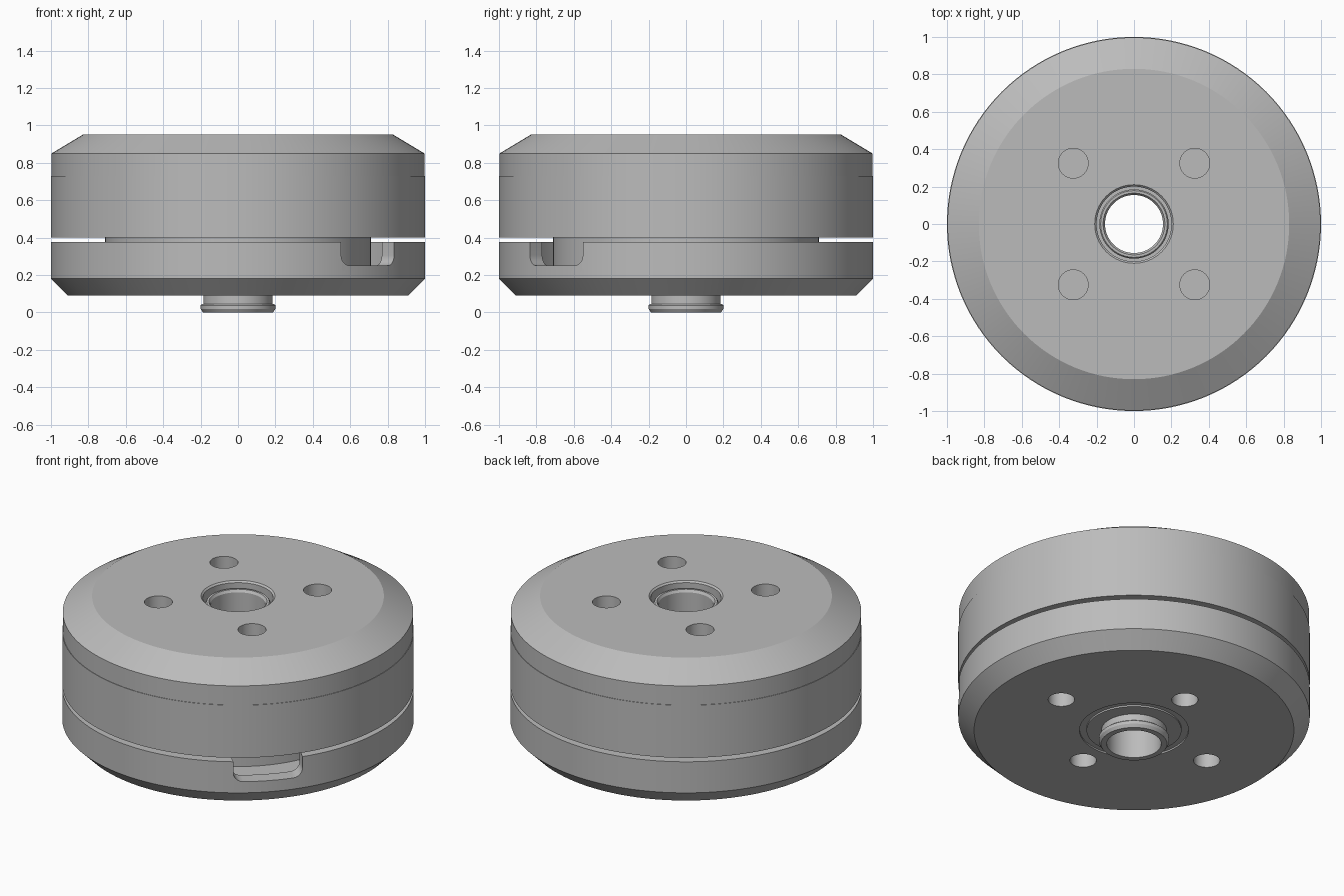
import bpy, bmesh, math
from mathutils import Matrix

if "Cube" in bpy.data.objects:
    bpy.data.objects.remove(bpy.data.objects["Cube"])

SEG = 128
metal = bpy.data.materials.new("grey_metal")
metal.diffuse_color = (0.5, 0.5, 0.5, 1)
metal.use_nodes = True
metal.node_tree.nodes["Principled BSDF"].inputs["Base Color"].default_value = metal.diffuse_color


def add_object(name, bm):
    bmesh.ops.recalc_face_normals(bm, faces=bm.faces)
    me = bpy.data.meshes.new(name)
    bm.to_mesh(me)
    bm.free()
    ob = bpy.data.objects.new(name, me)
    bpy.context.collection.objects.link(ob)
    me.materials.append(metal)
    return ob


def lathe(name, profile):
    """Revolve a closed (radius, z) loop around the z axis."""
    bm = bmesh.new()
    rings = [[bm.verts.new((r * math.cos(2 * math.pi * i / SEG),
                            r * math.sin(2 * math.pi * i / SEG), z))
              for i in range(SEG)] for r, z in profile]
    for a, b in zip(rings, rings[1:] + rings[:1]):
        for i in range(SEG):
            j = (i + 1) % SEG
            bm.faces.new((a[i], a[j], b[j], b[i]))
    return add_object(name, bm)


def hole_cutter(x, y, r, z0, z1):
    bm = bmesh.new()
    bmesh.ops.create_cone(bm, cap_ends=True, segments=40, radius1=r, radius2=r,
                          depth=z1 - z0,
                          matrix=Matrix.Translation((x, y, (z0 + z1) / 2)))
    return add_object("hole_cutter", bm)


def slot_cutter():
    """Rounded box through the base wall, facing front right."""
    bm = bmesh.new()
    bmesh.ops.create_cube(bm, size=1, matrix=Matrix.Translation((0.95, 0, 0.40))
                          @ Matrix.Diagonal((0.40, 0.40, 0.30, 1)))
    low = [e for e in bm.edges if all(v.co.z < 0.3 for v in e.verts)
           and abs(e.verts[0].co.x - e.verts[1].co.x) > 0.1]
    bmesh.ops.bevel(bm, geom=low, offset=0.055, segments=6, profile=0.5,
                    affect='EDGES')
    bm.transform(Matrix.Rotation(math.radians(-45), 4, 'Z'))
    return add_object("slot_cutter", bm)


def activate(ob):
    bpy.ops.object.select_all(action='DESELECT')
    ob.select_set(True)
    bpy.context.view_layer.objects.active = ob


def cut(ob, cutters):
    activate(ob)
    for c in cutters:
        m = ob.modifiers.new("cut", 'BOOLEAN')
        m.operation = 'DIFFERENCE'
        m.solver = 'EXACT'
        m.object = c
        bpy.ops.object.modifier_apply(modifier=m.name)
        bpy.data.objects.remove(c)


# rotating upper bell with chamfered rim and central recess
bell = lathe("upper_bell", [
    (0.21, 0.95), (0.83, 0.95), (0.997, 0.85), (0.997, 0.73), (1.0, 0.73),
    (1.0, 0.40), (0.91, 0.40), (0.91, 0.80), (0.17, 0.80), (0.17, 0.86),
    (0.20, 0.86), (0.20, 0.94)])
cut(bell, [hole_cutter(sx * 0.325, sy * 0.325, 0.08, 0.82, 1.0)
           for sx in (-1, 1) for sy in (-1, 1)])

# lower cup with chamfered bottom, shallow ring groove and cable slot
base = lathe("lower_base", [
    (0.17, 0.09), (0.27, 0.09), (0.27, 0.10), (0.31, 0.10), (0.31, 0.09),
    (0.91, 0.09), (1.0, 0.18), (1.0, 0.375), (0.91, 0.375), (0.91, 0.21),
    (0.17, 0.21)])
cut(base, [hole_cutter(x, y, 0.075, 0.0, 0.19)
           for x, y in ((0.54, 0), (-0.54, 0), (0, 0.45), (0, -0.45))]
    + [slot_cutter()])

# inner core seen through the gap and the slot
core = lathe("inner_core", [(0.17, 0.20), (0.71, 0.20), (0.71, 0.79), (0.17, 0.79)])

# hollow shaft with retaining collar at the bottom
shaft = lathe("hollow_shaft", [
    (0.155, 0.0), (0.185, 0.0), (0.185, 0.905), (0.178, 0.915),
    (0.165, 0.915), (0.155, 0.90)])
collar = lathe("shaft_collar", [
    (0.17, 0.0), (0.188, 0.0), (0.20, 0.018), (0.20, 0.038), (0.192, 0.045),
    (0.17, 0.045)])

for ob in (bell, base, core, shaft, collar):
    activate(ob)
    bpy.ops.object.shade_smooth_by_angle(angle=math.radians(25))
